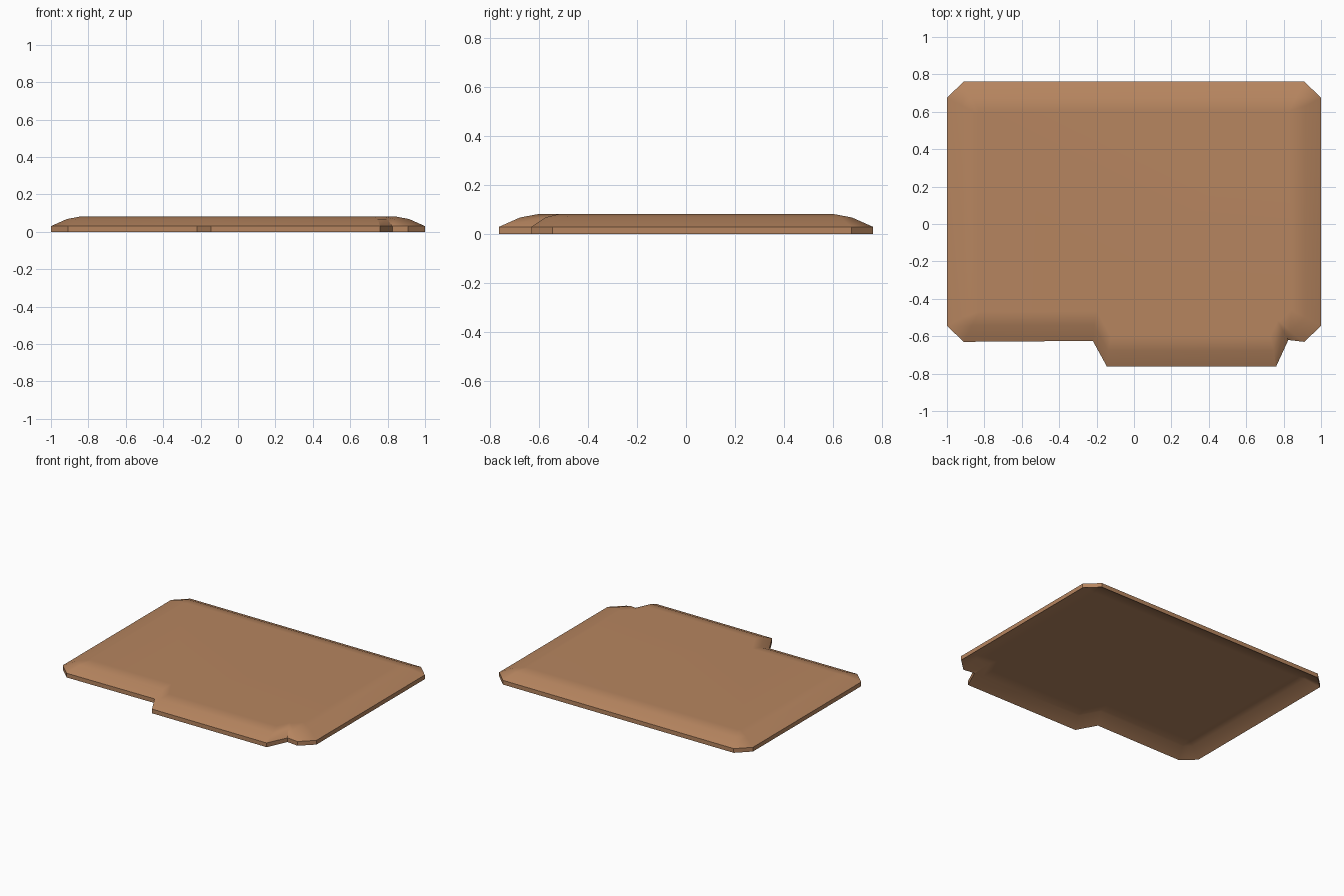
import bpy, bmesh
from mathutils import Vector

cube = bpy.data.objects.get("Cube")
if cube:
    bpy.data.objects.remove(cube, do_unlink=True)

# Warm brown for the whole slab
brown = bpy.data.materials.new("warm_brown")
color = (0.47, 0.235, 0.115, 1)
brown.use_nodes = True
brown.diffuse_color = color
brown.node_tree.nodes["Principled BSDF"].inputs["Base Color"].default_value = color

# Plan outline, counterclockwise: clipped corners and an offset front tab
OUTLINE = [Vector(p) for p in (
    (-0.91, -0.63), (-0.22, -0.625), (-0.145, -0.762), (0.76, -0.762),
    (0.825, -0.62), (0.91, -0.63), (1, -0.545), (1, 0.675),
    (0.91, 0.762), (-0.91, 0.762), (-1, 0.675), (-1, -0.545))]
TAB_SIDES = (1, 3, 4)
CLIPPED_CORNERS = (5, 7, 9, 11)


def inset(points, d, tab):
    """Move every side inwards by d, the tab's short sides by d * tab."""
    count = len(points)
    depth = [d * (tab if i in TAB_SIDES else 1.08 if i in CLIPPED_CORNERS else 1)
             for i in range(count)]
    result = []
    for i, p in enumerate(points):
        a = (p - points[i - 1]).normalized()
        b = (points[(i + 1) % count] - p).normalized()
        result.append(p + (b * depth[i - 1] - a * depth[i]) / a.cross(b))
    return result


# Section as (inset, height, tab factor): hollow underside, wall, rounded shoulder
SECTION = [(0.16, 0.058, 0.8), (0.085, 0.05, 1), (0, 0, 1), (0, 0.03, 1),
           (0.085, 0.068, 0.55), (0.16, 0.082, 0.6)]

bm = bmesh.new()
rings = [[bm.verts.new((p.x, p.y, z)) for p in inset(OUTLINE, d, tab)]
         for d, z, tab in SECTION]
for low, high in zip(rings, rings[1:]):
    for i in range(len(low)):
        j = (i + 1) % len(low)
        bm.faces.new((low[i], low[j], high[j], high[i]))
bm.faces.new(rings[-1])
bm.faces.new(rings[0][::-1])

mesh = bpy.data.meshes.new("slab")
bm.to_mesh(mesh)
bm.free()
mesh.materials.append(brown)
slab = bpy.data.objects.new("slab", mesh)
bpy.context.collection.objects.link(slab)

# Soft shoulder, crisp rim, even shading on the large flat faces
bpy.ops.object.select_all(action="DESELECT")
slab.select_set(True)
bpy.context.view_layer.objects.active = slab
bpy.ops.object.shade_smooth_by_angle(angle=0.6)
weighted = slab.modifiers.new("even_shading", "WEIGHTED_NORMAL")
weighted.keep_sharp = True
